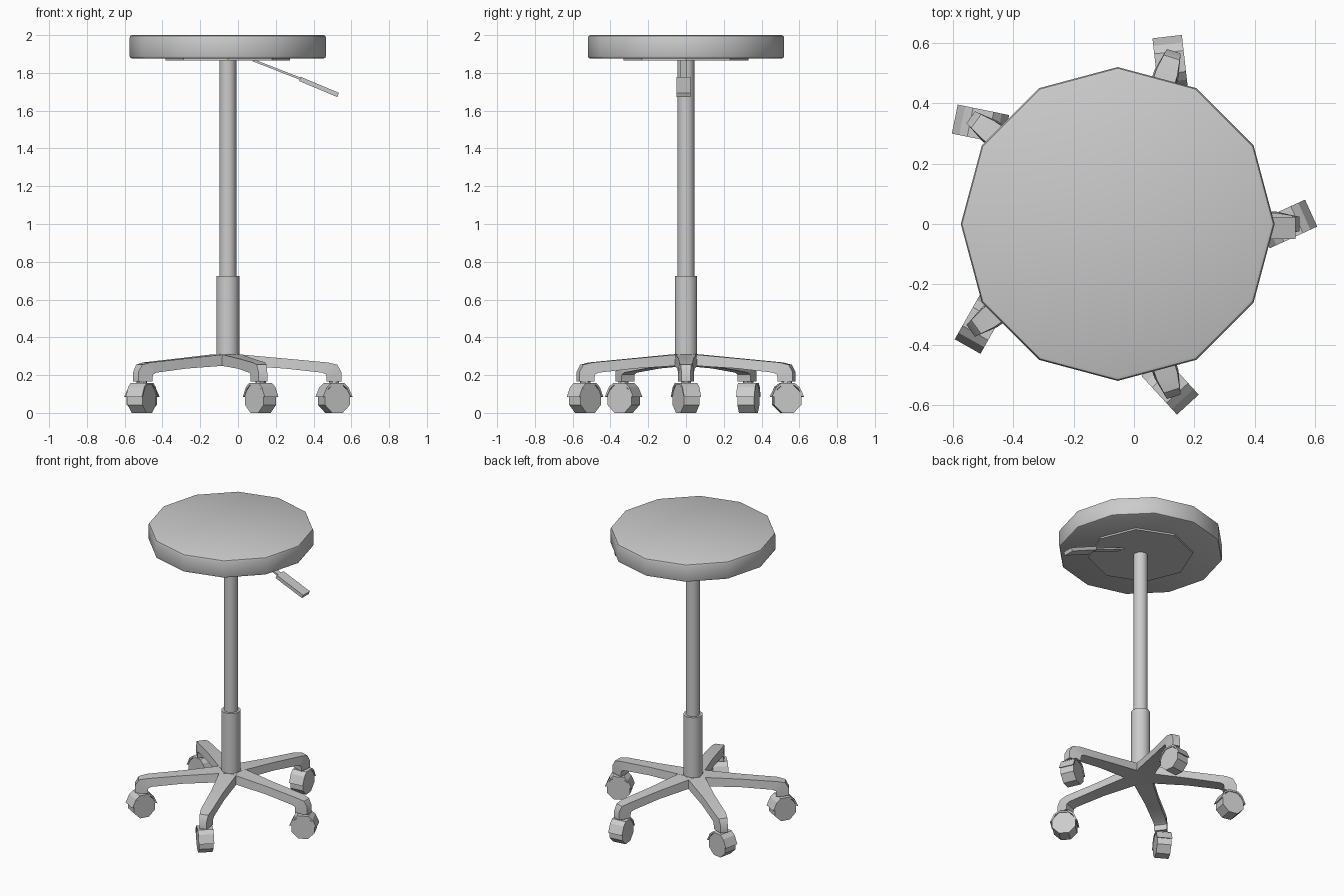
import bpy, bmesh
from math import radians, pi, atan2, hypot
from mathutils import Matrix, Vector

if "Cube" in bpy.data.objects:
    bpy.data.objects.remove(bpy.data.objects["Cube"])

CX = -0.054  # column axis


def make(name, verts, faces, matrix=None, smooth=None):
    bm = bmesh.new()
    vs = [bm.verts.new(v) for v in verts]
    for f in faces:
        bm.faces.new([vs[i] for i in f])
    bmesh.ops.recalc_face_normals(bm, faces=bm.faces)
    mesh = bpy.data.meshes.new(name)
    bm.to_mesh(mesh)
    bm.free()
    ob = bpy.data.objects.new(name, mesh)
    bpy.context.collection.objects.link(ob)
    if matrix:
        ob.matrix_world = matrix
    if smooth:
        bpy.context.view_layer.objects.active = ob
        bpy.ops.object.select_all(action='DESELECT')
        ob.select_set(True)
        bpy.ops.object.shade_smooth_by_angle(angle=radians(smooth))
    return ob


def loft(name, rings, matrix=None, smooth=None):
    n = len(rings[0])
    verts = [v for ring in rings for v in ring]
    faces = [list(range(n)), list(range(len(verts) - n, len(verts)))]
    for k in range(len(rings) - 1):
        for i in range(n):
            j = (i + 1) % n
            faces.append([k*n + i, k*n + j, (k+1)*n + j, (k+1)*n + i])
    return make(name, verts, faces, matrix, smooth)


def circle(r, z, n, phase=0.0):
    m = [Matrix.Rotation(2*pi*i/n + phase, 3, 'Z') @ Vector((r, 0, 0)) for i in range(n)]
    return [(v.x, v.y, z) for v in m]


def lathe(name, profile, n, matrix, smooth=35):
    return loft(name, [circle(r, z, n) for r, z in profile], matrix, smooth)


def prism(name, outline, half, matrix):
    # xz outline extruded along y
    return loft(name, [[(x, s*half, z) for x, z in outline] for s in (-1, 1)], matrix)


axis = Matrix.Translation((CX, 0, 0))

# Seat, mounting plate and gas column
lathe("seat", [(0.507, 1.876), (0.516, 1.88), (0.52, 1.89), (0.52, 1.986),
               (0.516, 1.996), (0.507, 2.0)], 12, axis)
lathe("seat_plate", [(0.33, 1.865), (0.33, 1.88)], 8, axis, None)
lathe("column_upper", [(0.045, 0.70), (0.045, 1.87)], 14, axis)
lathe("column_lower", [(0.061, 0.29), (0.061, 0.725)], 14, axis)


# Height lever: flat rod and paddle handle
def bar(name, a, b, wide, thick):
    dx, dz = b[0] - a[0], b[1] - a[1]
    l, t = hypot(dx, dz) / 2, thick / 2
    m = (Matrix.Translation(((a[0] + b[0])/2, -0.013, (a[1] + b[1])/2))
         @ Matrix.Rotation(-atan2(dz, dx), 4, 'Y'))
    prism(name, [(-l, -t), (l, -t), (l, t), (-l, t)], wide / 2, m)


bar("lever_rod", (0.08, 1.867), (0.34, 1.765), 0.035, 0.012)
bar("lever_handle", (0.328, 1.768), (0.53, 1.683), 0.074, 0.024)

# Leg stations: top (r, z, half width), bottom (r, z, half width)
STATIONS = [
    ((0.00, 0.312, 0.055), (0.00, 0.250, 0.060)),
    ((0.08, 0.308, 0.055), (0.08, 0.249, 0.060)),
    ((0.30, 0.288, 0.040), (0.30, 0.235, 0.046)),
    ((0.53, 0.267, 0.036), (0.50, 0.213, 0.042)),
    ((0.58, 0.255, 0.028), (0.520, 0.203, 0.042)),
    ((0.602, 0.215, 0.024), (0.522, 0.190, 0.042)),
    ((0.602, 0.165, 0.024), (0.522, 0.165, 0.042)),
]
leg_rings = [[(t[0], -t[2], t[1]), (t[0], t[2], t[1]),
              (b[0], b[2], b[1]), (b[0], -b[2], b[1])] for t, b in STATIONS]

# Caster outlines (octagonal wheel, arched cover)
wheel = [(x, y + 0.0735) for x, y, _ in circle(0.0795, 0, 8, pi / 8)]
half_out = [(0.087, 0.083), (0.062, 0.137), (0.035, 0.159)]
half_in = [(0.030, 0.148), (0.054, 0.130), (0.074, 0.088)]
cover = (half_out + [(-x, z) for x, z in reversed(half_out)]
         + [(-x, z) for x, z in reversed(half_in)] + half_in)
# cover is built as strips so the concave arch stays clean
arch_o = half_out + [(-x, z) for x, z in reversed(half_out)]
arch_i = [(x, z) for x, z in reversed(half_in)] + [(-x, z) for x, z in half_in]

# Five legs, each with a swivelled caster
for k in range(5):
    spoke = axis @ Matrix.Rotation(radians(72 * k), 4, 'Z')
    loft(f"leg_{k+1}", leg_rings, spoke, 35)
    swivel = spoke @ Matrix.Translation((0.562, 0, 0)) @ Matrix.Rotation(radians(24.5), 4, 'Z')
    lathe(f"caster_stem_{k+1}", [(0.028, 0.14), (0.028, 0.175)], 8, swivel)
    prism(f"caster_wheel_{k+1}", wheel, 0.045, swivel)
    w = 0.049
    loft(f"caster_cover_{k+1}",
         [[(o[0], -w, o[1]), (o[0], w, o[1]), (i[0], w, i[1]), (i[0], -w, i[1])]
          for o, i in zip(arch_o, sorted(arch_i, key=lambda p: -p[0]))], swivel)
